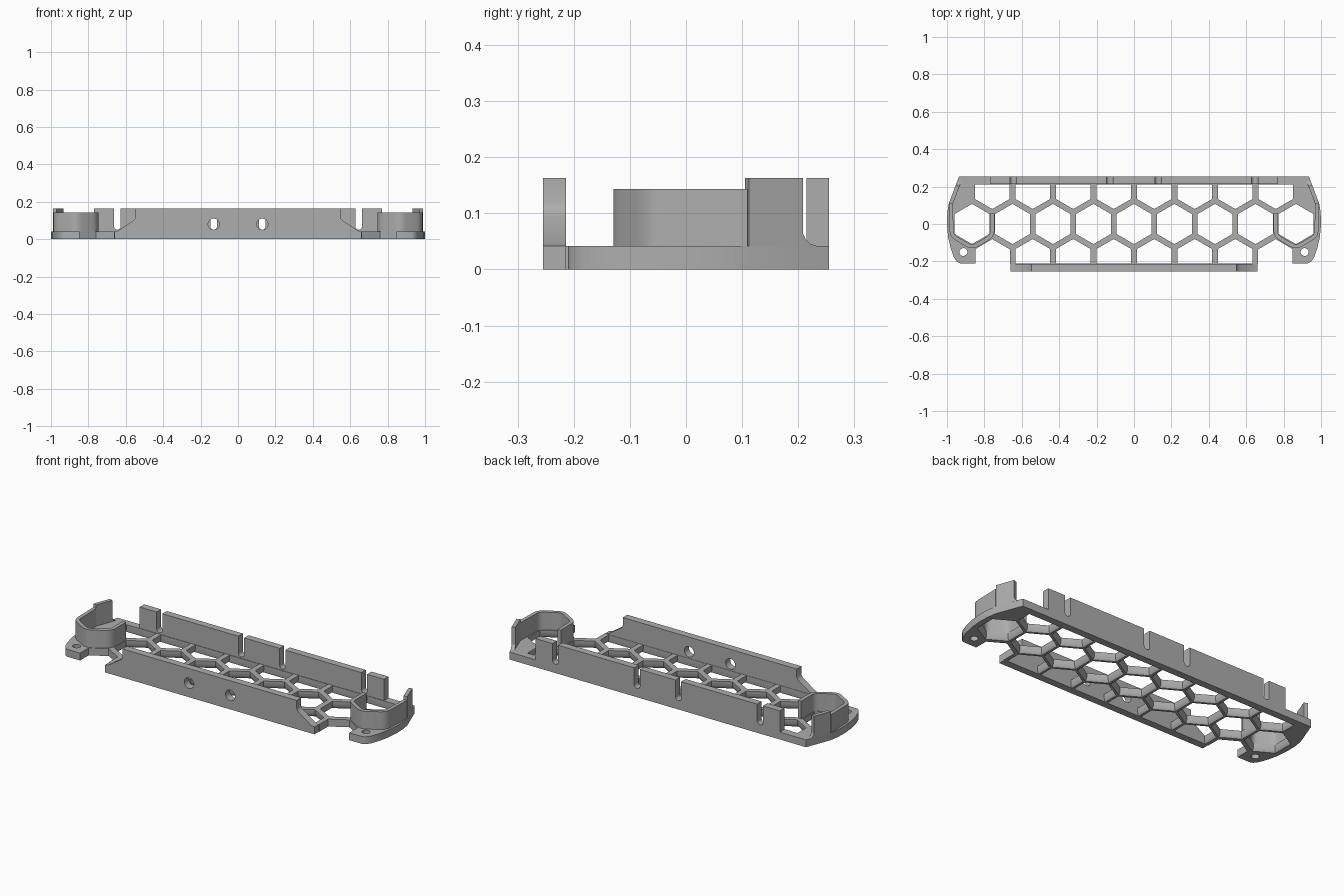
import bpy, bmesh, math
from mathutils import Vector, Matrix

cube = bpy.data.objects.get("Cube")
if cube:
    bpy.data.objects.remove(cube, do_unlink=True)

grey = bpy.data.materials.new("matte_grey")
grey.use_nodes = True
GREY = (0.42, 0.42, 0.42, 1)
grey.diffuse_color = GREY
grey.node_tree.nodes["Principled BSDF"].inputs["Base Color"].default_value = GREY

PITCH = 0.2165            # honeycomb spacing
ROW = PITCH * math.sqrt(3) / 2
BASE, TOP = 0.042, 0.163  # floor thickness, wall height
INNER, OUTER = 0.215, 0.255


def loft(bm, rings):
    """Closed solid through rings of equal point count."""
    loops = [[bm.verts.new(p) for p in ring] for ring in rings]
    n = len(loops[0])
    for a, b in zip(loops, loops[1:]):
        for i in range(n):
            j = (i + 1) % n
            bm.faces.new((a[i], a[j], b[j], b[i]))
    bm.faces.new(loops[0][::-1])
    bm.faces.new(loops[-1])


def flat(points, z):
    return [(x, y, z) for x, y in points]


def upright(points, y):
    return [(x, y, z) for x, z in points]


def circle(cx, cy, r, n=24):
    return [(cx + r * math.cos(2 * math.pi * i / n), cy + r * math.sin(2 * math.pi * i / n))
            for i in range(n)]


def finish(name, bm, cutter=False):
    bmesh.ops.recalc_face_normals(bm, faces=bm.faces)
    mesh = bpy.data.meshes.new(name)
    bm.to_mesh(mesh)
    bm.free()
    mesh.materials.append(grey)
    ob = bpy.data.objects.new(name, mesh)
    bpy.context.collection.objects.link(ob)
    if cutter:
        ob.hide_render = True
        ob.hide_viewport = True
        ob.display_type = 'WIRE'
    return ob


def cut(ob, cutter):
    mod = ob.modifiers.new("cut", 'BOOLEAN')
    mod.operation, mod.solver, mod.object = 'DIFFERENCE', 'EXACT', cutter


def both_sides(points):
    """Mirror a half outline across x = 0."""
    return points + [(-x, y) for x, y in reversed(points)]


# Floor plate outline, with rounded ends and mounting tabs
half = [(0.663, -INNER), (0.663, -0.136), (0.758, -0.081), (0.848, -0.134), (0.848, -0.21),
        (0.93, -0.21), (0.945, -0.203), (0.962, -0.18), (0.98, -0.13), (0.994, -0.07),
        (1, 0), (0.998, 0.06), (0.99, 0.11), (0.935, OUTER)]
bm = bmesh.new()
outline = both_sides(half)
loft(bm, [flat(outline, 0), flat(outline, BASE)])
floor = finish("honeycomb_floor", bm)

# Honeycomb openings, flared underneath, and the screw holes
bm = bmesh.new()
apothem = 0.093
radius = apothem * 2 / math.sqrt(3)
hexagon = [(radius * math.sin(i * math.pi / 3), radius * math.cos(i * math.pi / 3))
           for i in range(6)]


def opening(cx, cy, shape):
    def ring(s, z):
        return [(cx + x * s, cy + y * s, z) for x, y in shape]
    loft(bm, [ring(1.12, -0.004), ring(1.06, 0.005), ring(1, 0.016), ring(1, 0.1)])


for i in range(-4, 5):
    opening(i * PITCH, 0, hexagon)
reach = 0.212 - ROW
half_hex = [(-apothem, reach), (apothem, reach), (apothem, -radius / 2), (0, -radius),
            (-apothem, -radius / 2)]
for i in range(-4, 4):
    x = (i + 0.5) * PITCH
    opening(x, ROW, half_hex)
    if -4 < i < 3:
        opening(x, -ROW, [(px, -py) for px, py in half_hex])
for s in (-1, 1):
    hole = circle(s * 0.912, -0.15, 0.021)
    loft(bm, [flat(hole, -0.05), flat(hole, 0.1)])
cut(floor, finish("floor_cutter", bm, True))

# Front wall with sloping ends
bm = bmesh.new()
profile = both_sides([(0.66, 0), (0.66, BASE), (0.64, 0.046), (0.565, 0.096),
                      (0.553, 0.106), (0.548, 0.118), (0.548, TOP)])
loft(bm, [upright(profile, -OUTER), upright(profile, -INNER + 0.001)])
front_wall = finish("front_wall", bm)
bm = bmesh.new()
for s in (-1, 1):
    hole = circle(s * 0.13, 0.08, 0.03)
    loft(bm, [upright(hole, -0.3), upright(hole, -0.18)])
cut(front_wall, finish("cable_hole_cutter", bm, True))

# Back wall with four round-bottomed slots
bm = bmesh.new()
profile = both_sides([(0.77, BASE), (0.77, TOP)])
loft(bm, [upright(profile, INNER), upright(profile, OUTER)])
back_wall = finish("back_wall", bm)
bm = bmesh.new()
r = 0.018
for cx in (-0.645, -0.13, 0.13, 0.645):
    slot = [(cx - r, 0.2)] + [(cx - r * math.cos(a * math.pi / 10),
                               0.068 - r * math.sin(a * math.pi / 10)) for a in range(11)]
    slot.append((cx + r, 0.2))
    loft(bm, [upright(slot, 0.18), upright(slot, 0.3)])
cut(back_wall, finish("slot_cutter", bm, True))


def soften(path, amount):
    """Round the inner corners of an open path."""
    out = [Vector(path[0])]
    for a, b, c in zip(path, path[1:], path[2:]):
        a, b, c = Vector(a), Vector(b), Vector(c)
        p = b + (a - b).normalized() * amount
        q = b + (c - b).normalized() * amount
        for k in range(6):
            t = k / 5
            out.append(p * (1 - t) ** 2 + b * 2 * t * (1 - t) + q * t * t)
    return out + [Vector(path[-1])]


def ribbon(bm, path, heights, width=0.021):
    """Standing wall of constant thickness along a path."""
    rings = []
    for i, p in enumerate(path):
        d = (path[min(i + 1, len(path) - 1)] - path[max(i - 1, 0)]).normalized()
        n = Vector((-d.y, d.x)) * width / 2
        l, m, z = p + n, p - n, heights[i]
        rings.append([(l.x, l.y, BASE - 0.002), (m.x, m.y, BASE - 0.002),
                      (m.x, m.y, z), (l.x, l.y, z)])
    loft(bm, rings)


# End cups: open hexagonal walls with a taller outer fin
end = 4 * PITCH
wall = 0.109
for s, side in ((1, "left"), (-1, "right")):
    bm = bmesh.new()
    cup = soften([(end - wall, 0.06), (end - wall, -0.063), (end, -0.127),
                  (end + wall, -0.063), (0.979, 0.11)], 0.03)
    ribbon(bm, cup, [0.143] * len(cup))
    ribbon(bm, [Vector((0.979, 0.109)), Vector((0.943, 0.205))], [TOP, TOP])
    fillet = [Vector((0.943 - 0.375 * t, 0.205 + t)) for t in (0, 0.005, 0.012, 0.024)]
    ribbon(bm, fillet, [0.064, 0.053, 0.046, BASE])
    bmesh.ops.transform(bm, matrix=Matrix.Diagonal((s, 1, 1, 1)), verts=bm.verts)
    finish(side + "_end_cup", bm)

# Smooth the rounded parts, keep the edges crisp
for ob in list(bpy.context.collection.objects):
    if ob.type == 'MESH' and not ob.hide_render and grey.name in ob.data.materials:
        bpy.ops.object.select_all(action='DESELECT')
        ob.select_set(True)
        bpy.context.view_layer.objects.active = ob
        for mod in list(ob.modifiers):
            bpy.ops.object.modifier_apply(modifier=mod.name)
        bpy.ops.object.shade_smooth_by_angle(angle=math.radians(30))
